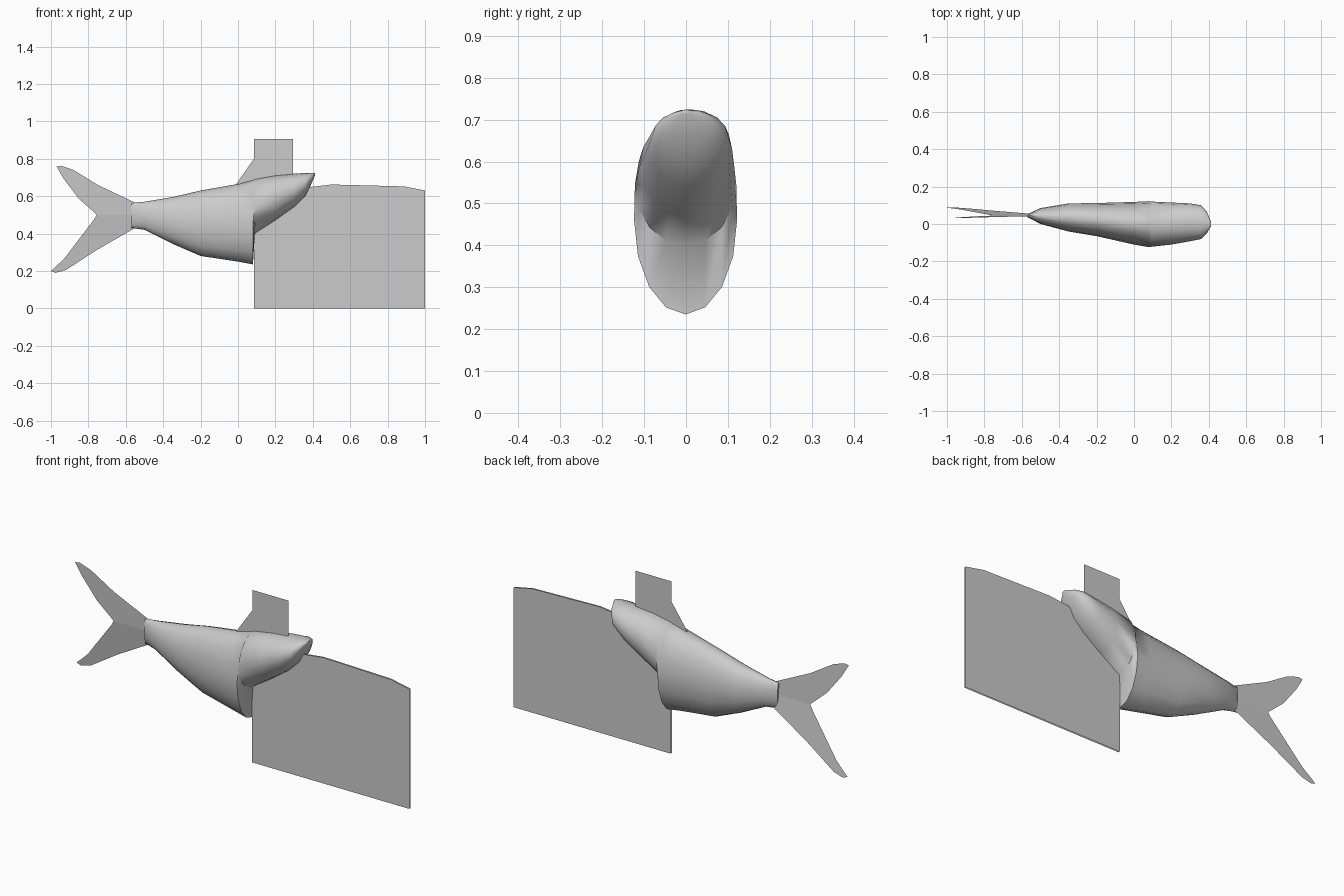
import bpy, bmesh, math

cube = bpy.data.objects.get("Cube")
if cube:
    bpy.data.objects.remove(cube, do_unlink=True)

grey = bpy.data.materials.new("plain_grey")
grey.use_nodes = True
grey.diffuse_color = (0.6, 0.6, 0.6, 1)
grey.node_tree.nodes["Principled BSDF"].inputs["Base Color"].default_value = (0.6, 0.6, 0.6, 1)


def finish(name, bm):
    mesh = bpy.data.meshes.new(name)
    bm.to_mesh(mesh)
    bm.free()
    mesh.materials.append(grey)
    obj = bpy.data.objects.new(name, mesh)
    bpy.context.collection.objects.link(obj)
    return obj


def sheet(name, outline, depth):
    """Flat sheet from an (x, z) outline; depth gives y for each point."""
    bm = bmesh.new()
    bm.faces.new([bm.verts.new((x, depth(z), z)) for x, z in outline])
    return finish(name, bm)


# Body: oval rings of x, bottom, top, right side y, left side y
sections = [
    (-0.57, 0.43, 0.565, 0.037, 0.053),
    (-0.50, 0.42, 0.57, 0.0, 0.085),
    (-0.35, 0.345, 0.595, -0.04, 0.11),
    (-0.20, 0.28, 0.63, -0.065, 0.112),
    (0.00, 0.25, 0.665, -0.11, 0.118),
    (0.08, 0.235, 0.685, -0.124, 0.122),
    (0.09, 0.40, 0.69, -0.122, 0.12),
    (0.20, 0.47, 0.71, -0.11, 0.115),
    (0.30, 0.54, 0.72, -0.092, 0.11),
    (0.36, 0.60, 0.724, -0.08, 0.10),
    (0.39, 0.66, 0.725, -0.05, 0.065),
    (0.412, 0.712, 0.724, -0.012, 0.012),
]
SIDES = 16
bm = bmesh.new()
rings = []
for x, low, high, right, left in sections:
    ring = []
    for i in range(SIDES):
        a = math.tau * i / SIDES
        y = (left + right) / 2 + (left - right) / 2 * math.cos(a)
        z = (low + high) / 2 + (high - low) / 2 * math.sin(a)
        ring.append(bm.verts.new((x, y, z)))
    rings.append(ring)
for r, s in zip(rings, rings[1:]):
    for i in range(SIDES):
        j = (i + 1) % SIDES
        bm.faces.new((r[i], r[j], s[j], s[i]))
bm.faces.new(rings[0])
bm.faces.new(rings[-1])
bmesh.ops.recalc_face_normals(bm, faces=bm.faces)
body = finish("body", bm)
bpy.ops.object.select_all(action="DESELECT")
body.select_set(True)
bpy.context.view_layer.objects.active = body
bpy.ops.object.shade_smooth_by_angle(angle=math.radians(55))

# Tail: two lobes that splay sideways from the middle line
sheet("tail_upper_lobe",
      [(-0.55, 0.5), (-0.55, 0.565), (-0.75, 0.66), (-0.88, 0.74), (-0.945, 0.762),
       (-0.97, 0.757), (-0.93, 0.69), (-0.85, 0.585), (-0.765, 0.51), (-0.755, 0.5)],
      lambda z: 0.045 - 0.05 * (z - 0.5))
sheet("tail_lower_lobe",
      [(-0.55, 0.5), (-0.755, 0.5), (-0.77, 0.475), (-0.85, 0.37), (-0.93, 0.265),
       (-1.0, 0.2), (-0.975, 0.19), (-0.92, 0.205), (-0.75, 0.315), (-0.55, 0.43)],
      lambda z: 0.045 + 0.14 * (0.5 - z))

# Large front panel: a close pair of sheets
panel = [(0.085, 0), (1, 0), (1, 0.63), (0.89, 0.652), (0.5, 0.662), (0.38, 0.648), (0.085, 0.6)]
for name, y in (("front_panel_right", -0.004), ("front_panel_left", 0.004)):
    sheet(name, panel, lambda z: y)

# Back fin: upright sheet with a sloping rear edge
sheet("back_fin",
      [(-0.01, 0.65), (0.295, 0.65), (0.295, 0.905), (0.085, 0.905), (0.085, 0.80), (-0.01, 0.663)],
      lambda z: 0)
